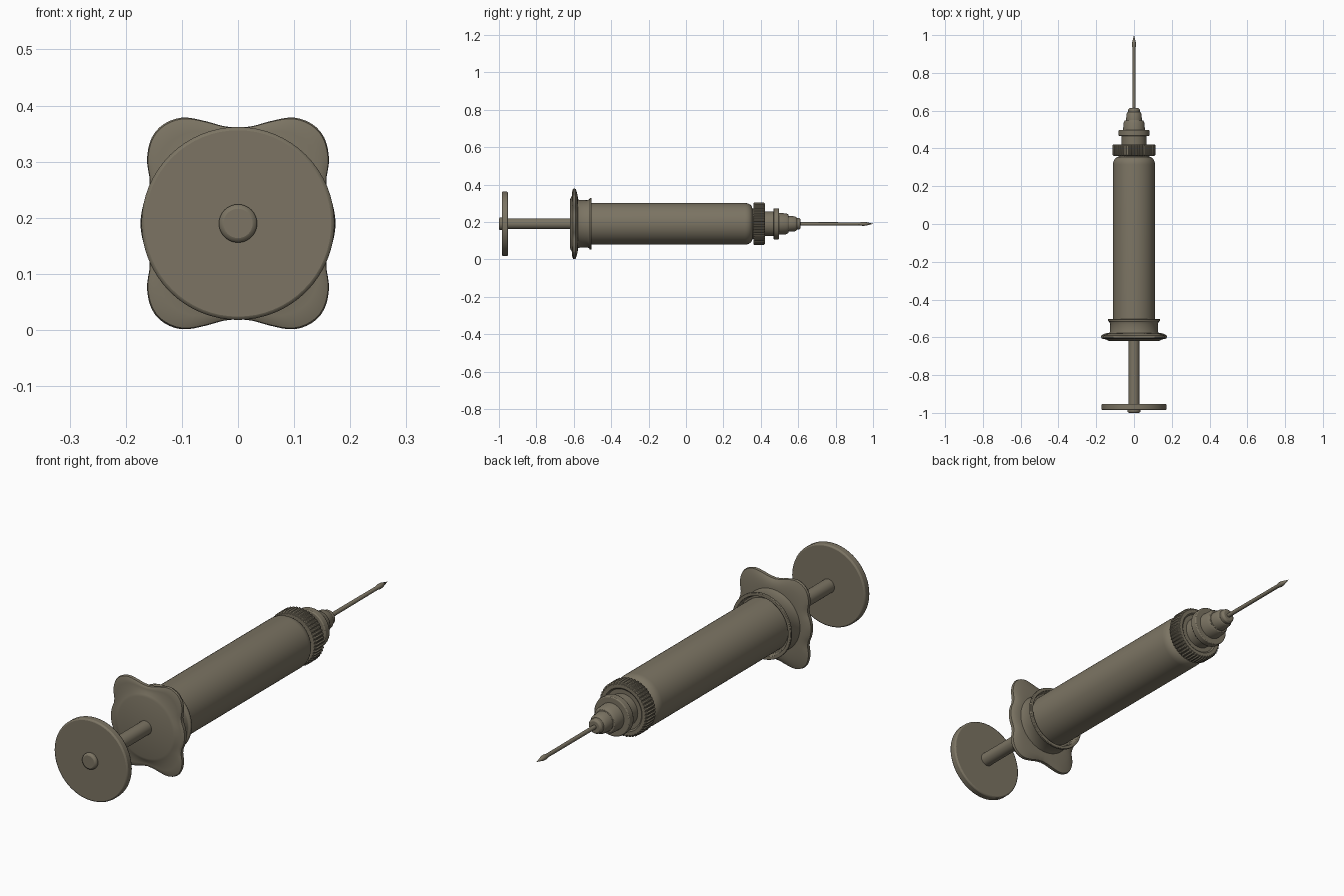
import bpy, bmesh, math

if "Cube" in bpy.data.objects:
    bpy.data.objects.remove(bpy.data.objects["Cube"])

AXIS_Z = 0.19  # height of the long axis

# One aged metal colour for everything
COLOUR = (0.2, 0.175, 0.125, 1)
metal = bpy.data.materials.new("aged_metal")
metal.use_nodes = True
metal.diffuse_color = COLOUR
shader = next(n for n in metal.node_tree.nodes if n.type == "BSDF_PRINCIPLED")
shader.inputs["Base Color"].default_value = COLOUR
shader.inputs["Roughness"].default_value = 0.6


def turned(name, profile, sides=64, bevel=0.004, shape=None):
    """Turn (y, radius) points about the long axis; shape(angle, radius) varies the outline."""
    bm = bmesh.new()
    rings = []
    for y, radius in profile:
        if radius == 0:
            rings.append([bm.verts.new((0, y, AXIS_Z))])
            continue
        ring = []
        for i in range(sides):
            a = math.tau * i / sides
            r = shape(a, radius) if shape else radius
            ring.append(bm.verts.new((r * math.cos(a), y, AXIS_Z + r * math.sin(a))))
        rings.append(ring)
    for a, b in zip(rings, rings[1:]):
        for i in range(sides):
            j = (i + 1) % sides
            quad = [a[i % len(a)], a[j % len(a)], b[j % len(b)], b[i % len(b)]]
            bm.faces.new(list(dict.fromkeys(quad)))
    bmesh.ops.recalc_face_normals(bm, faces=bm.faces)
    mesh = bpy.data.meshes.new(name)
    bm.to_mesh(mesh)
    bm.free()
    mesh.materials.append(metal)
    obj = bpy.data.objects.new(name, mesh)
    bpy.context.collection.objects.link(obj)
    bpy.ops.object.select_all(action="DESELECT")
    obj.select_set(True)
    bpy.context.view_layer.objects.active = obj
    bpy.ops.object.shade_smooth_by_angle(angle=math.radians(35))
    if bevel:
        mod = obj.modifiers.new("soft_edges", "BEVEL")
        mod.width = bevel
        mod.segments = 2
        mod.limit_method = "ANGLE"
        mod.angle_limit = math.radians(40)
    return obj


def cylinder(name, y0, y1, r, bevel=0.004):
    return turned(name, [(y0, 0), (y0, r), (y1, r), (y1, 0)], bevel=bevel)


# Plunger: thumb button, disc and rod
cylinder("thumb_button", -1.0, -0.97, 0.034, 0.008)
cylinder("thumb_disc", -0.985, -0.952, 0.172, 0.006)
cylinder("plunger_rod", -0.96, -0.60, 0.029, 0)

# Four-lobed finger flange: outline radius by angle over one quarter, mirrored
LOBE = [(0, .174), (12, .172), (20, .170), (27, .177), (35, .198), (45, .217),
        (53, .221), (62, .2135), (72, .192), (81, .176), (90, .170)]


def lobe_radius(angle):
    d = math.degrees(angle) % 180
    d = min(d, 180 - d)
    for k in range(len(LOBE) - 1):
        (a0, r0), (a1, r1) = LOBE[k], LOBE[k + 1]
        if d <= a1 + 1e-6:
            before = LOBE[max(k - 1, 0)]
            after = LOBE[min(k + 2, len(LOBE) - 1)]
            t = (d - a0) / (a1 - a0)
            m0 = (r1 - before[1]) / (a1 - before[0]) * (a1 - a0)
            m1 = (after[1] - r0) / (after[0] - a0) * (a1 - a0)
            return ((2*t**3 - 3*t*t + 1) * r0 + (t**3 - 2*t*t + t) * m0
                    + (3*t*t - 2*t**3) * r1 + (t**3 - t*t) * m1)
    return LOBE[-1][1]


def flange_shape(angle, radius):
    # Round near the middle, lobed at the rim
    blend = min(max((radius - 0.14) / 0.03, 0), 1)
    return radius + blend * (lobe_radius(angle) - 0.17)


turned("finger_flange",
       [(-.62, 0), (-.62, .128), (-.617, .138), (-.611, .147), (-.609, .158), (-.608, .164),
        (-.604, .169), (-.598, .170), (-.590, .169), (-.585, .163), (-.58, .152),
        (-.577, .138), (-.577, 0)], sides=128, bevel=0, shape=flange_shape)

# Cup-shaped collar with a flared lip around the barrel
turned("barrel_collar",
       [(-.59, 0), (-.59, .134), (-.57, .128), (-.53, .126), (-.518, .130), (-.514, .138),
        (-.504, .138), (-.504, .124), (-.525, .119), (-.525, 0)], bevel=0.002)

# Barrel with a rounded shoulder
shoulder = [(.315 + .04 * math.sin(t), .081 + .03 * math.cos(t))
            for t in (math.pi / 2 * k / 6 for k in range(7))]
turned("barrel", [(-.57, 0), (-.57, .111)] + shoulder + [(.37, .081), (.37, 0)], bevel=0)


# Ribbed locking ring
def ribbed(angle, radius):
    step = round(angle / math.tau * 192) % 4
    return radius - (0.004 if step >= 2 and radius > 0.1 else 0)


turned("locking_ring",
       [(.36, 0), (.36, .1), (.36, .108), (.366, .114), (.416, .114), (.422, .108),
        (.422, .09), (.417, .084), (.417, 0)], sides=192, bevel=0, shape=ribbed)

# Stepped nozzle
cylinder("nozzle_neck", .40, .475, .066)
cylinder("nozzle_ring", .467, .497, .083)
turned("nozzle_hub",
       [(.48, 0), (.48, .058), (.535, .056), (.548, .049), (.548, .042), (.582, .040),
        (.592, .034), (.592, .031), (.606, .031), (.613, .024), (.613, 0)], bevel=0.002)

# Needle with a spear tip
turned("needle",
       [(.60, 0), (.60, .009), (.93, .008), (.945, .011), (.96, .010), (1.0, 0)],
       sides=20, bevel=0)
